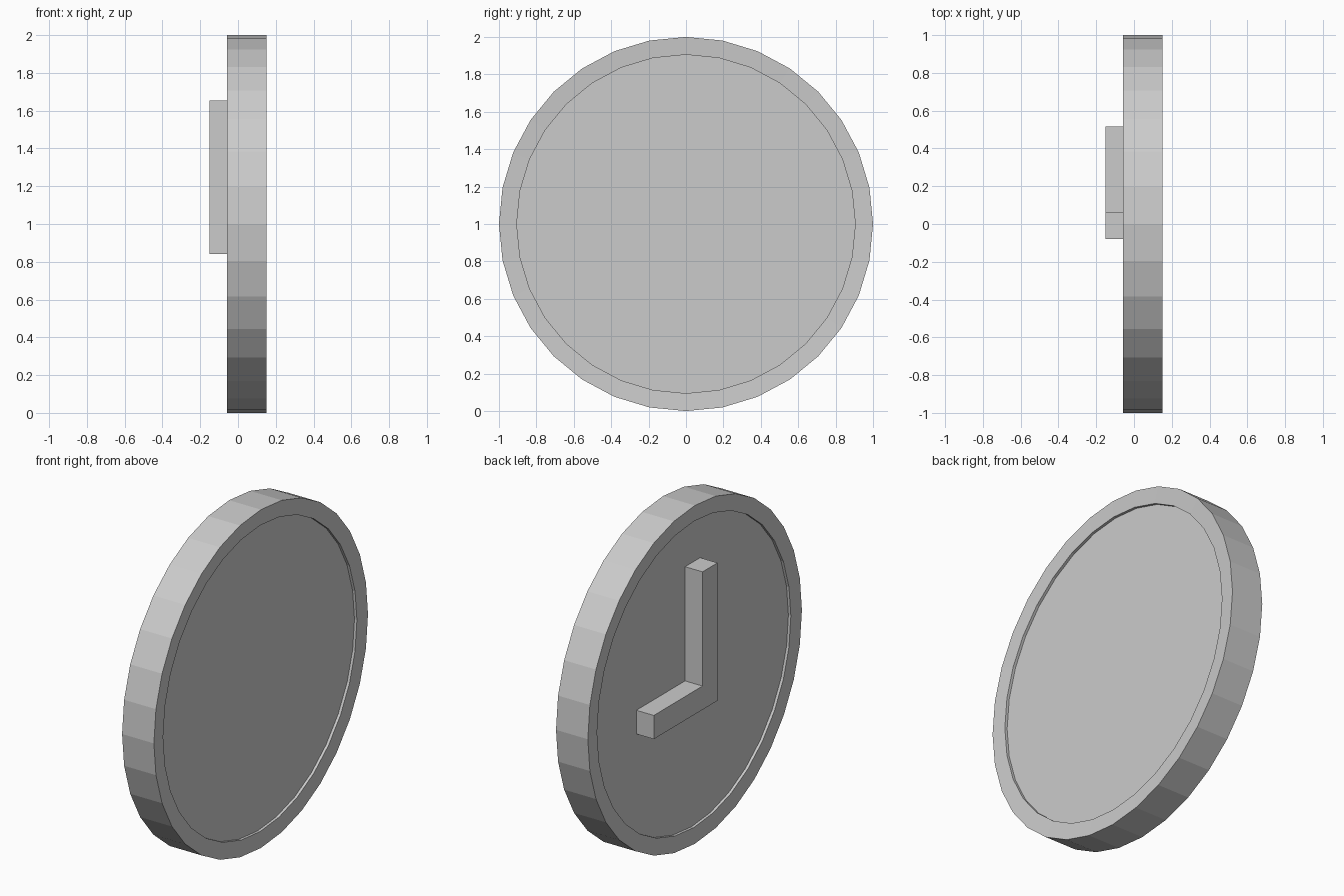
import bpy, bmesh
from math import sin, cos, tau

cube = bpy.data.objects.get("Cube")
if cube:
    bpy.data.objects.remove(cube, do_unlink=True)

grey = bpy.data.materials.new("plain_grey")
grey.use_nodes = True
grey.diffuse_color = (0.6, 0.6, 0.6, 1)
grey.node_tree.nodes["Principled BSDF"].inputs["Base Color"].default_value = (0.6, 0.6, 0.6, 1)

SIDES = 32
BACK, FRONT = -0.058, 0.15   # rim faces along x
FLOOR = 0.022                # depth of the recessed faces
LIP = 0.006                  # slight inward slope of the rim


def finish(name, bm):
    bmesh.ops.recalc_face_normals(bm, faces=bm.faces)
    mesh = bpy.data.meshes.new(name)
    bm.to_mesh(mesh)
    bm.free()
    mesh.materials.append(grey)
    obj = bpy.data.objects.new(name, mesh)
    bpy.context.collection.objects.link(obj)
    return obj


# Clock body: a ring profile lofted along x, with a recessed dial on each side
profile = [(BACK + FLOOR, 0.905), (BACK + LIP, 0.905), (BACK, 1),
           (FRONT, 1), (FRONT - LIP, 0.905), (FRONT - FLOOR, 0.905)]
bm = bmesh.new()
rings = [[bm.verts.new((x, r * sin(tau * i / SIDES), 1 + r * cos(tau * i / SIDES)))
          for i in range(SIDES)] for x, r in profile]
for a, b in zip(rings, rings[1:]):
    for i in range(SIDES):
        j = (i + 1) % SIDES
        bm.faces.new((a[i], a[j], b[j], b[i]))
bm.faces.new(rings[0])
bm.faces.new(rings[-1])
finish("clock_body", bm)

# Clock hands: one L-shaped outline raised from the dial
outline = [(-0.08, 0.84), (0.515, 0.84), (0.515, 0.98),
           (0.06, 0.98), (0.06, 1.655), (-0.08, 1.655)]
bm = bmesh.new()
base = bm.faces.new([bm.verts.new((BACK + FLOOR, y, z)) for y, z in outline])
raised = bmesh.ops.extrude_face_region(bm, geom=[base], use_keep_orig=True)["geom"]
top = [v for v in raised if isinstance(v, bmesh.types.BMVert)]
bmesh.ops.translate(bm, verts=top, vec=(-0.15 - BACK - FLOOR, 0, 0))
finish("clock_hands", bm)
